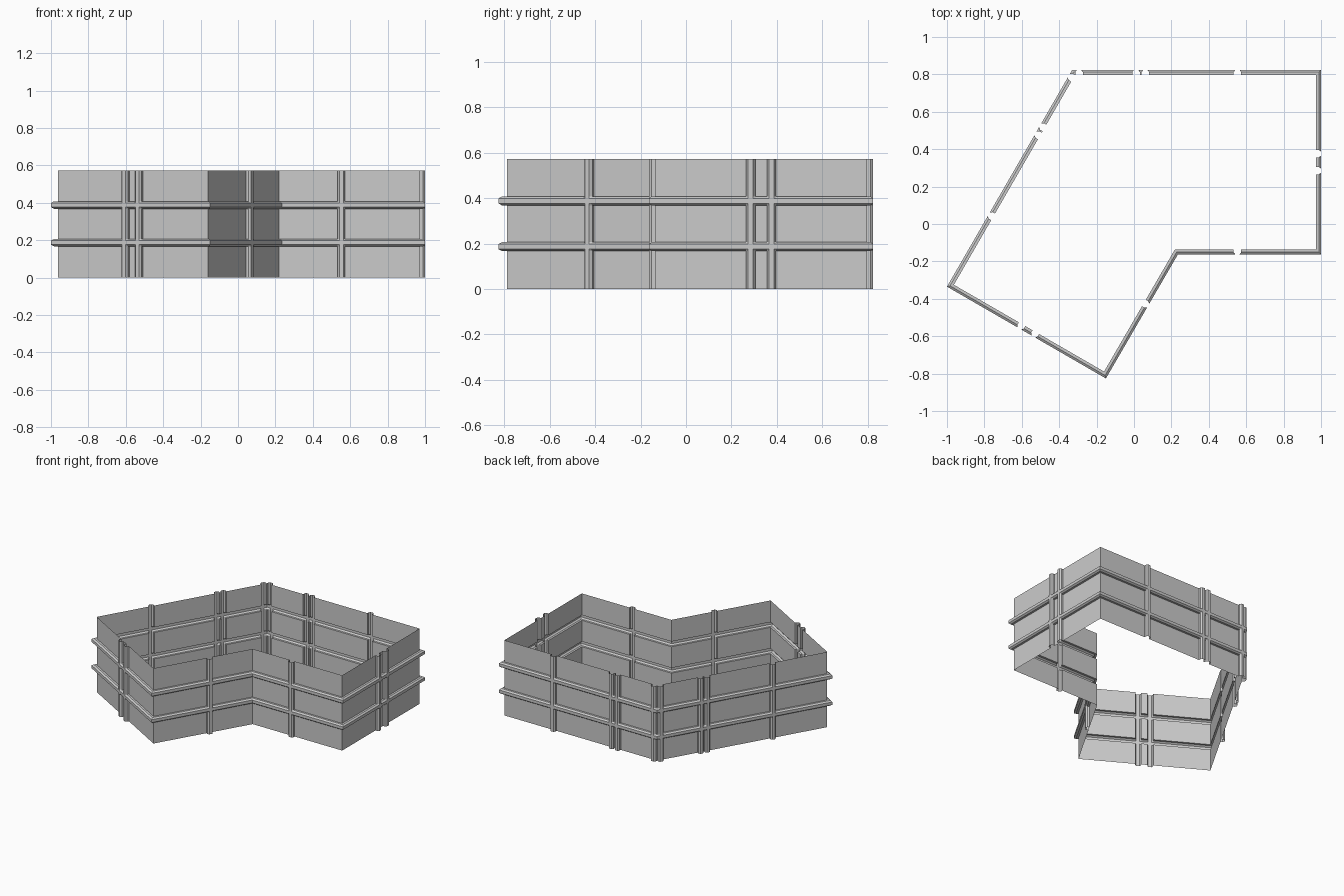
import bpy, bmesh
from mathutils import Vector

if "Cube" in bpy.data.objects:
    bpy.data.objects.remove(bpy.data.objects["Cube"])

HEIGHT = 0.573
# half cross-section of a raised rib: (offset along the wall, projection)
RIB = [(-0.02, 0), (-0.02, 0.015), (-0.011, 0.027),
       (0.011, 0.027), (0.02, 0.015), (0.02, 0)]
RAILS = [0.187, 0.388]

# plan of the wall, counter-clockwise, with vertical rib positions on the
# wall that starts at each corner
PLAN = [
    ("inner_slant_wall", (-0.16, -0.789), [0.424]),
    ("front_wall", (0.219, -0.136), [0.334]),
    ("right_wall", (0.973, -0.136), [0.421, 0.512]),
    ("back_wall", (0.973, 0.797), [0.42, 0.912, 0.962, 1.267]),
    ("left_slant_wall", (-0.315, 0.797), [0.021, 0.327, 0.377, 0.876]),
    ("lower_left_wall", (-0.963, -0.325), [0.421, 0.506]),
]


def profile(length, centres):
    """Stations along one direction with ribs at the given centres."""
    pts = [(0, 0)]
    for c in centres:
        pts += [(c + o, h) for o, h in RIB]
    return pts + [(length, 0)]


corners = [Vector(p[1]) for p in PLAN]
count = len(corners)


def normal(i):
    d = (corners[(i + 1) % count] - corners[i % count]).normalized()
    return Vector((d.y, -d.x))


def mitre(i):
    a, b = normal((i - 1) % count), normal(i % count)
    return (a + b) / (1 + a.dot(b))


def build_wall(i):
    """Pressed sheet: ribs in both directions merge where they cross."""
    name, _, ribs = PLAN[i]
    start, end = corners[i], corners[(i + 1) % count]
    length = (end - start).length
    direction = (end - start) / length
    us, vs = profile(length, ribs), profile(HEIGHT, RAILS)
    bm = bmesh.new()
    grid = []
    for k, (u, hu) in enumerate(us):
        out = normal(i)
        if k == 0:
            out = mitre(i)
        elif k == len(us) - 1:
            out = mitre(i + 1)
        column = []
        for z, hv in vs:
            p = start + direction * u + out * max(hu, hv)
            column.append(bm.verts.new((p.x, p.y, z)))
        grid.append(column)
    for a, b in zip(grid, grid[1:]):
        for j in range(len(vs) - 1):
            bm.faces.new((a[j], b[j], b[j + 1], a[j + 1]))
    # collapse the empty cells left at rib crossings
    bmesh.ops.remove_doubles(bm, verts=bm.verts, dist=0.0001)
    mesh = bpy.data.meshes.new(name)
    bm.to_mesh(mesh)
    bm.free()
    bpy.context.collection.objects.link(bpy.data.objects.new(name, mesh))


for i in range(count):
    build_wall(i)
